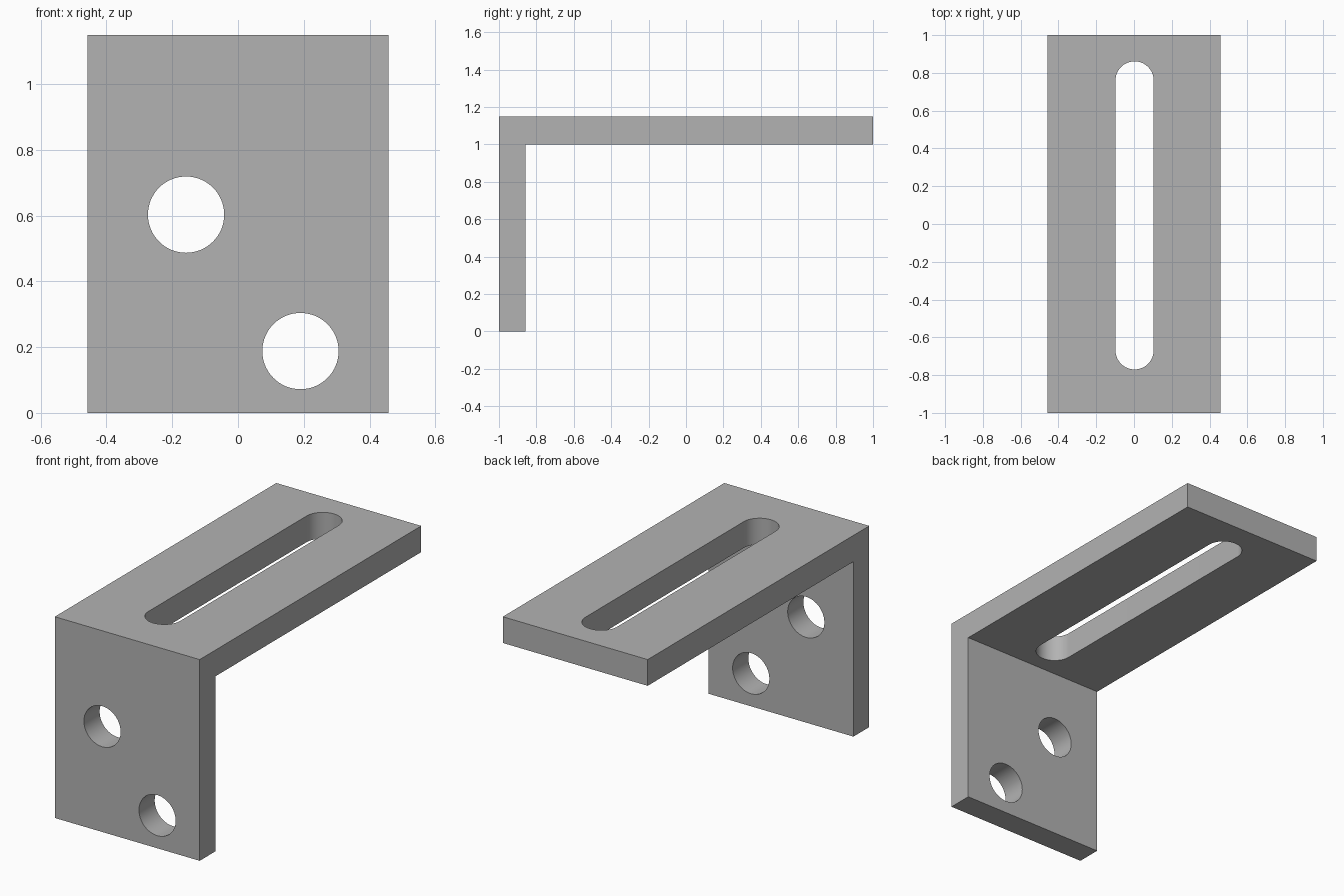
import bpy, bmesh, math
from mathutils import Vector

default = bpy.data.objects.get("Cube")
if default:
    bpy.data.objects.remove(default, do_unlink=True)

HALF_W, TOP, UNDER, LEG_BACK = 0.458, 1.15, 1.0, -0.858

grey = bpy.data.materials.new("plain grey")
grey.use_nodes = True
colour = (0.45, 0.45, 0.45, 1)
grey.diffuse_color = colour
grey.node_tree.nodes["Principled BSDF"].inputs["Base Color"].default_value = colour


def extrude(name, outline, direction):
    """Solid made by sweeping a closed outline along a direction."""
    bm = bmesh.new()
    face = bm.faces.new([bm.verts.new(p) for p in outline])
    swept = bmesh.ops.extrude_face_region(bm, geom=[face])["geom"]
    verts = [g for g in swept if isinstance(g, bmesh.types.BMVert)]
    bmesh.ops.translate(bm, verts=verts, vec=Vector(direction))
    bmesh.ops.recalc_face_normals(bm, faces=bm.faces)
    mesh = bpy.data.meshes.new(name)
    bm.to_mesh(mesh)
    bm.free()
    mesh.materials.append(grey)
    obj = bpy.data.objects.new(name, mesh)
    bpy.context.collection.objects.link(obj)
    return obj


def arc(cx, cy, r, start, sweep, steps):
    return [(cx + r * math.cos(start + sweep * i / steps),
             cy + r * math.sin(start + sweep * i / steps)) for i in range(steps + 1)]


# L-shaped bracket body
profile = [(-1, 0), (LEG_BACK, 0), (LEG_BACK, UNDER), (1, UNDER), (1, TOP), (-1, TOP)]
bracket = extrude("angle_bracket", [(-HALF_W, y, z) for y, z in profile], (2 * HALF_W, 0, 0))

# Round bolt holes through the upright leg
cutters = []
for name, x, z in (("upper_hole_cutter", -0.158, 0.603), ("lower_hole_cutter", 0.19, 0.188)):
    ring = arc(x, z, 0.116, 0, 2 * math.pi, 64)[:-1]
    cutters.append(extrude(name, [(px, -1.1, pz) for px, pz in ring], (0, 0.4, 0)))

# Long rounded slot through the top plate
slot = arc(0.003, 0.76, 0.101, 0, math.pi, 32) + arc(0.003, -0.669, 0.101, math.pi, math.pi, 32)
cutters.append(extrude("slot_cutter", [(x, y, 0.9) for x, y in slot], (0, 0, 0.4)))

# Cut the openings
bpy.ops.object.select_all(action="DESELECT")
bpy.context.view_layer.objects.active = bracket
bracket.select_set(True)
for cutter in cutters:
    cutter.hide_render = True
    mod = bracket.modifiers.new(cutter.name, "BOOLEAN")
    mod.operation, mod.solver, mod.object = "DIFFERENCE", "EXACT", cutter
    bpy.ops.object.modifier_apply(modifier=mod.name)
    bpy.data.objects.remove(cutter, do_unlink=True)

bpy.ops.object.shade_smooth_by_angle(angle=math.radians(30))
